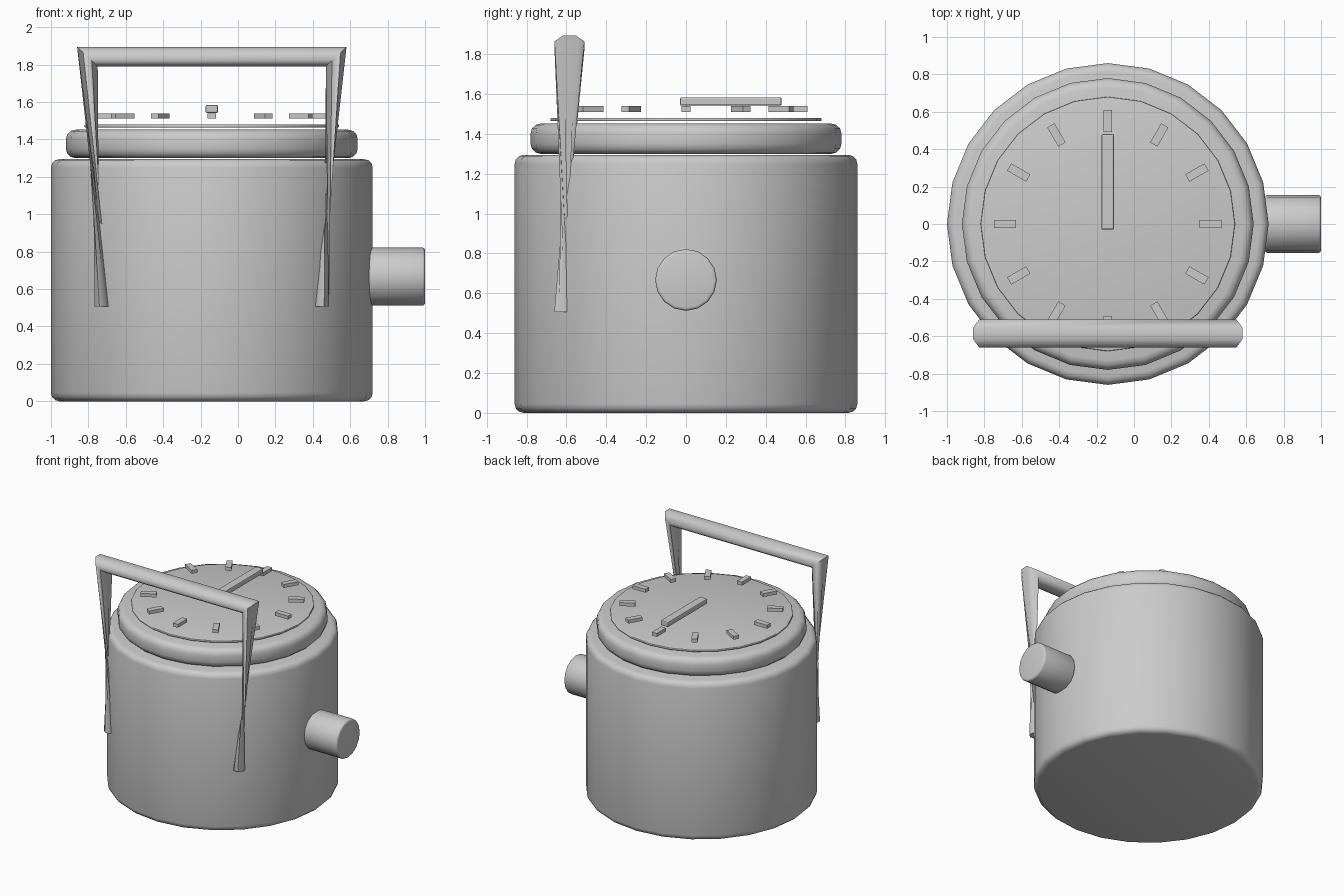
import bpy, bmesh, math
from mathutils import Matrix, Vector

if "Cube" in bpy.data.objects:
    bpy.data.objects.remove(bpy.data.objects["Cube"], do_unlink=True)

GREY = (0.6, 0.6, 0.6, 1)
mat = bpy.data.materials.new("plain grey")
mat.use_nodes = True
mat.diffuse_color = GREY
mat.node_tree.nodes["Principled BSDF"].inputs["Base Color"].default_value = GREY

CX = -0.14  # axis of the pot


def finish(bm, name, bevel=0, segments=3, smooth=True, angle=40):
    bmesh.ops.recalc_face_normals(bm, faces=bm.faces)
    mesh = bpy.data.meshes.new(name)
    bm.to_mesh(mesh)
    bm.free()
    mesh.materials.append(mat)
    ob = bpy.data.objects.new(name, mesh)
    bpy.context.collection.objects.link(ob)
    bpy.ops.object.select_all(action='DESELECT')
    ob.select_set(True)
    bpy.context.view_layer.objects.active = ob
    if bevel:
        mod = ob.modifiers.new("rounded rim", 'BEVEL')
        mod.width, mod.segments = bevel, segments
        mod.limit_method, mod.angle_limit = 'ANGLE', math.radians(40)
        bpy.ops.object.modifier_apply(modifier=mod.name)
    if smooth:
        bpy.ops.object.shade_smooth_by_angle(angle=math.radians(angle))
    return ob


def cylinder(name, radius, depth, matrix, sides, bevel):
    bm = bmesh.new()
    bmesh.ops.create_cone(bm, cap_ends=True, segments=sides, radius1=radius,
                          radius2=radius, depth=depth, matrix=matrix)
    return finish(bm, name, bevel)


def upright(name, radius, low, high, bevel):
    place = Matrix.Translation((CX, 0, (low + high) / 2))
    return cylinder(name, radius, high - low, place, 24, bevel)


def box(name, size, matrix, bevel=0):
    bm = bmesh.new()
    bmesh.ops.create_cube(bm, size=1, matrix=matrix @ Matrix.Diagonal((*size, 1)))
    return finish(bm, name, bevel, 2, smooth=False)


# Pot, lid and dial plate
upright("body", 0.86, 0, 1.295, 0.045)
upright("lid", 0.78, 1.3, 1.452, 0.05)
upright("dial_plate", 0.68, 1.464, 1.48, 0.005)

# Side knob
cylinder("side_knob", 0.155, 0.3,
         Matrix.Translation((0.85, 0, 0.667)) @ Matrix.Rotation(math.pi / 2, 4, 'Y'),
         16, 0.015)

# Hour marks around the dial
for i in range(12):
    turn = Matrix.Translation((CX, 0, 1.525)) @ Matrix.Rotation(i * math.pi / 6, 4, 'Z')
    box(f"hour_mark_{i + 1}", (0.045, 0.118, 0.028),
        turn @ Matrix.Translation((0, 0.55, 0)))

# Dial hand
box("dial_hand", (0.068, 0.51, 0.042), Matrix.Translation((CX, 0.225, 1.563)), 0.008)

# Handle: octagonal tube with mitred corners and legs that pinch by a half twist
SIDES = 8
phases = [(i + 0.5) * 2 * math.pi / SIDES for i in range(SIDES)]
fit = 1 / math.cos(math.pi / SIDES)


def foot_ring(side):
    return [Vector((CX + side * (0.583 - 0.043 * fit * math.cos(a)),
                    -0.622 - 0.039 * fit * math.sin(a), 0.507)) for a in phases]


def corner_ring(side):
    return [Vector((CX + side * (0.665 + 0.055 * fit * math.cos(a)),
                    -0.585 + 0.075 * fit * math.sin(a),
                    1.843 + 0.052 * fit * math.cos(a))) for a in phases]


bm = bmesh.new()
rings = [[bm.verts.new(p) for p in ring] for ring in
         (foot_ring(-1), corner_ring(-1), corner_ring(1), foot_ring(1))]
for a, b in zip(rings, rings[1:]):
    for i in range(SIDES):
        j = (i + 1) % SIDES
        bm.faces.new((a[i], a[j], b[j], b[i]))
bm.faces.new(rings[0][::-1])
bm.faces.new(rings[-1])
finish(bm, "handle", angle=60)
